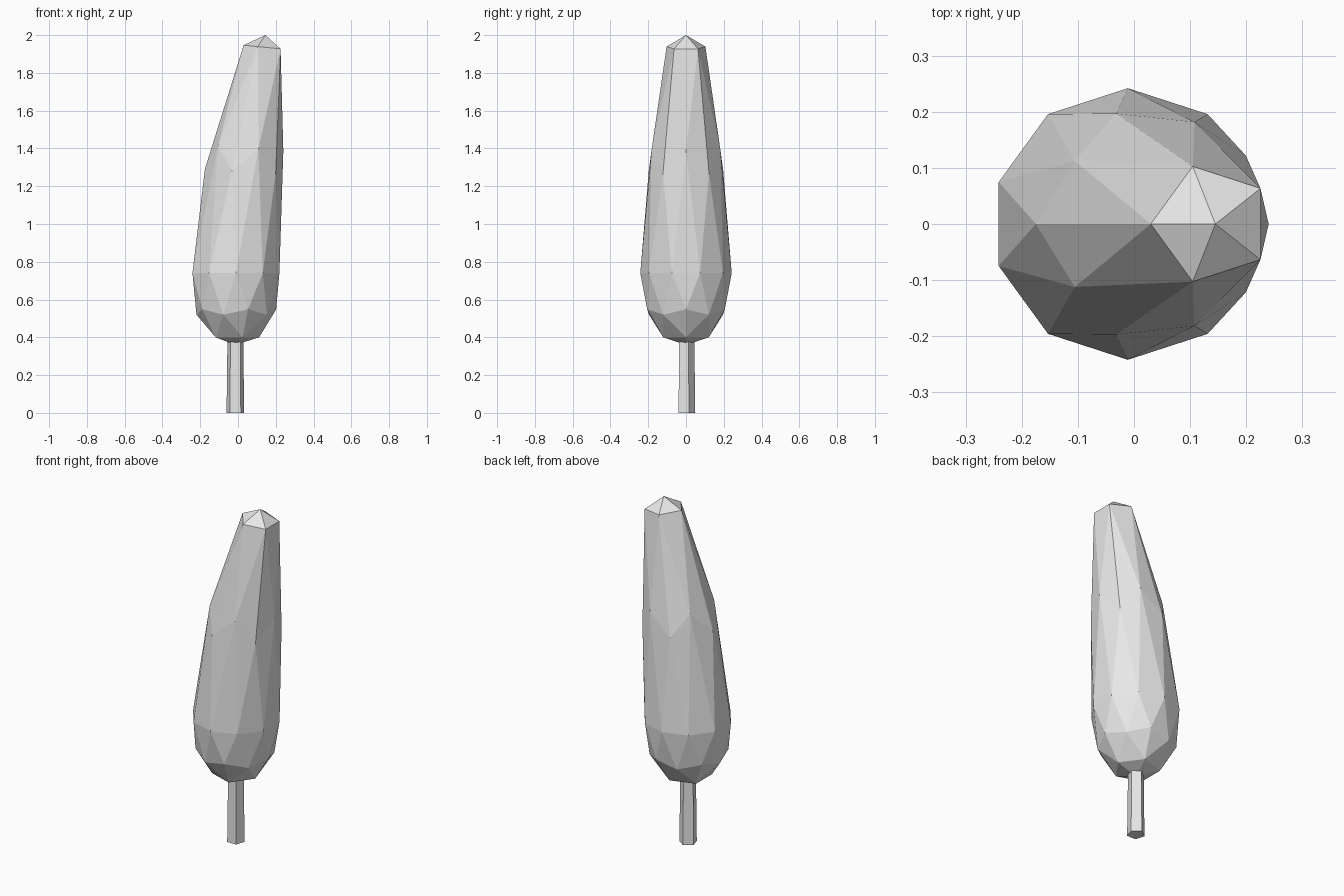
import bpy
import math

cube = bpy.data.objects.get("Cube")
if cube:
    bpy.data.objects.remove(cube, do_unlink=True)

# One plain grey for the whole tree
grey = bpy.data.materials.new("plain_grey")
grey.use_nodes = True
colour = (0.8, 0.8, 0.8, 1.0)
grey.diffuse_color = colour
grey.node_tree.nodes["Principled BSDF"].inputs["Base Color"].default_value = colour


def finish(obj, name):
    obj.name = name
    obj.data.name = name
    obj.data.materials.clear()
    obj.data.materials.append(grey)
    for face in obj.data.polygons:
        face.use_smooth = False


# Foliage: a faceted ball whose rings are stretched into a leaning cypress crown.
# Ring height on the unit ball: (centre x, radius, height, lean slope)
rings = {
    -1.0: (-0.015, 0.0, 0.36, 0.0),
    -0.85: (-0.015, 0.127, 0.40, 0.0),
    -0.53: (-0.014, 0.206, 0.52, 0.0),
    -0.45: (-0.014, 0.216, 0.548, 0.0),
    0.0: (-0.011, 0.242, 0.74, 0.0),
    0.45: (0.032, 0.207, 1.28, -0.06),
    0.53: (0.049, 0.191, 1.40, -0.07),
    0.85: (0.138, 0.108, 1.936, -0.10),
    1.0: (0.145, 0.0, 2.0, 0.0),
}
bpy.ops.mesh.primitive_ico_sphere_add(subdivisions=2, radius=1, location=(0, 0, 0))
foliage = bpy.context.object
for v in foliage.data.vertices:
    key = min(rings, key=lambda k: abs(k - v.co.z))
    centre, radius, height, slope = rings[key]
    angle = math.atan2(-v.co.y, -v.co.x)
    dx, dy = radius * math.cos(angle), radius * math.sin(angle)
    v.co = (centre + dx, dy, height + slope * dx)
finish(foliage, "foliage")

# Trunk: a slightly tapered five-sided post with a corner at the back
bpy.ops.mesh.primitive_cone_add(vertices=5, radius1=0.049, radius2=0.044,
                                depth=0.40, location=(-0.014, 0, 0.20))
finish(bpy.context.object, "trunk")
